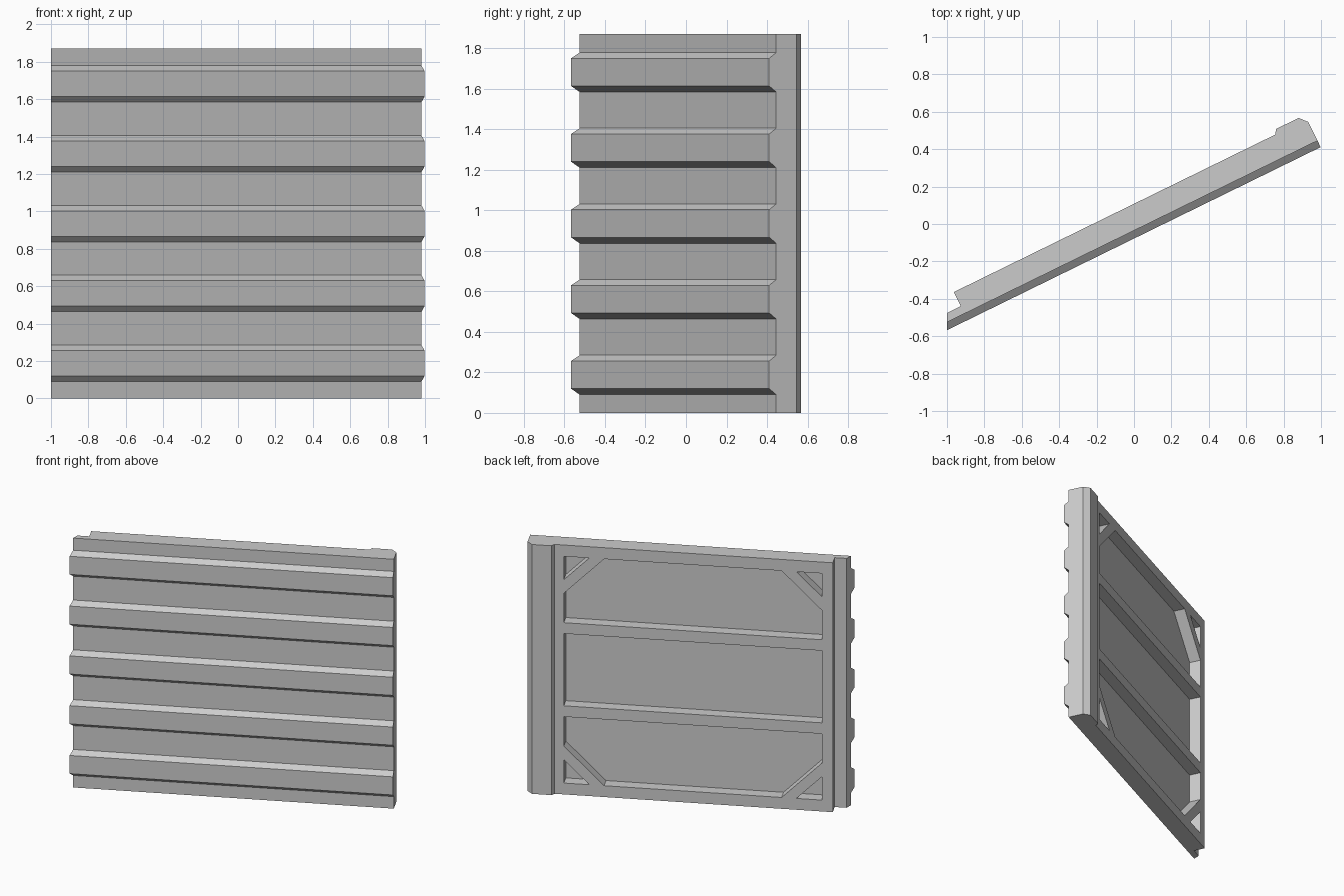
import bpy, bmesh, math
from mathutils import Matrix

if "Cube" in bpy.data.objects:
    bpy.data.objects.remove(bpy.data.objects["Cube"])

ANGLE = math.radians(26.1)
TURN = Matrix.Rotation(ANGLE, 4, 'Z')      # local x runs along the wall, local y points to the back
H = 1.87
FRONT, RIDGE, FLOOR, BACK = -0.0315, -0.07, 0.013, 0.097
RIGHT = 1.077


def mitre(v):
    """Left end of the wall, cut in the plane x = -1."""
    return (-1 + v * math.sin(ANGLE)) / math.cos(ANGLE)


def prism(name, ends):
    """Solid between two matching outlines."""
    bm = bmesh.new()
    a, b = [[bm.verts.new(TURN @ Matrix.Translation(p).to_translation()) for p in e] for e in ends]
    n = len(a)
    bm.faces.new(a)
    bm.faces.new(b[::-1])
    for i in range(n):
        j = (i + 1) % n
        bm.faces.new((a[i], b[i], b[j], a[j]))
    bmesh.ops.recalc_face_normals(bm, faces=bm.faces)
    me = bpy.data.meshes.new(name)
    bm.to_mesh(me)
    bm.free()
    ob = bpy.data.objects.new(name, me)
    bpy.context.collection.objects.link(ob)
    return ob


# corrugated front sheet with five horizontal ridges
profile = [(FLOOR, 0), (FRONT, 0)]
for i in range(5):
    z = 0.09 + i * 0.3735
    profile += [(FRONT, z), (RIDGE, z + 0.03), (RIDGE, z + 0.166), (FRONT, z + 0.195)]
profile += [(FRONT, H), (FLOOR, H)]
prism("corrugated_sheet", [[(mitre(v), v, z) for v, z in profile],
                           [(RIGHT, v, z) for v, z in profile]])

# chamfered end post
post = [(0.89, FLOOR), (RIGHT, FLOOR), (RIGHT, 0.08), (1.04, 0.122), (0.905, 0.122), (0.89, BACK)]
prism("end_post", [[(u, v, z) for u, v in post] for z in (0, H)])

# back frame: flat outline with window and gusset openings
L, R, B, T = -0.95, 0.825, 0.085, H - 0.085
BAR = 0.041
rails = (H / 3, 2 * H / 3)
OUT, INN = 0.277, 0.175
loops = [
    [(-1.025, 0), (0.89, 0), (0.89, H), (-1.025, H)],
    [(L, rails[0] + BAR), (R, rails[0] + BAR), (R, rails[1] - BAR), (L, rails[1] - BAR)],
]
for edge, s, rail in ((B, 1, rails[0] - BAR), (T, -1, rails[1] + BAR)):
    loops.append([(L, rail), (R, rail), (R, edge + s * OUT), (R - OUT, edge),
                  (L + OUT, edge), (L, edge + s * OUT)])
    for side, d in ((L, 1), (R, -1)):
        loops.append([(side, edge), (side + d * INN, edge), (side, edge + s * INN)])

curve = bpy.data.curves.new("back_frame_outline", 'CURVE')
curve.dimensions = '2D'
curve.fill_mode = 'BOTH'
curve.extrude = (BACK - FLOOR) / 2
for pts in loops:
    sp = curve.splines.new('POLY')
    sp.points.add(len(pts) - 1)
    for p, (u, z) in zip(sp.points, pts):
        p.co = (u, z, 0, 1)
    sp.use_cyclic_u = True
helper = bpy.data.objects.new("outline_helper", curve)
bpy.context.collection.objects.link(helper)
bpy.context.view_layer.update()
mesh = bpy.data.meshes.new_from_object(helper.evaluated_get(bpy.context.evaluated_depsgraph_get()))
bpy.data.objects.remove(helper)
mesh.transform(TURN @ Matrix.Translation((0, (BACK + FLOOR) / 2, 0)) @ Matrix.Rotation(math.pi / 2, 4, 'X'))

# weld the frame and orient its faces
bm = bmesh.new()
bm.from_mesh(mesh)
bmesh.ops.remove_doubles(bm, verts=bm.verts, dist=0.0005)
bmesh.ops.recalc_face_normals(bm, faces=bm.faces)
for f in bm.faces:
    f.smooth = False
bm.to_mesh(mesh)
bm.free()
frame = bpy.data.objects.new("back_frame", mesh)
bpy.context.collection.objects.link(frame)
